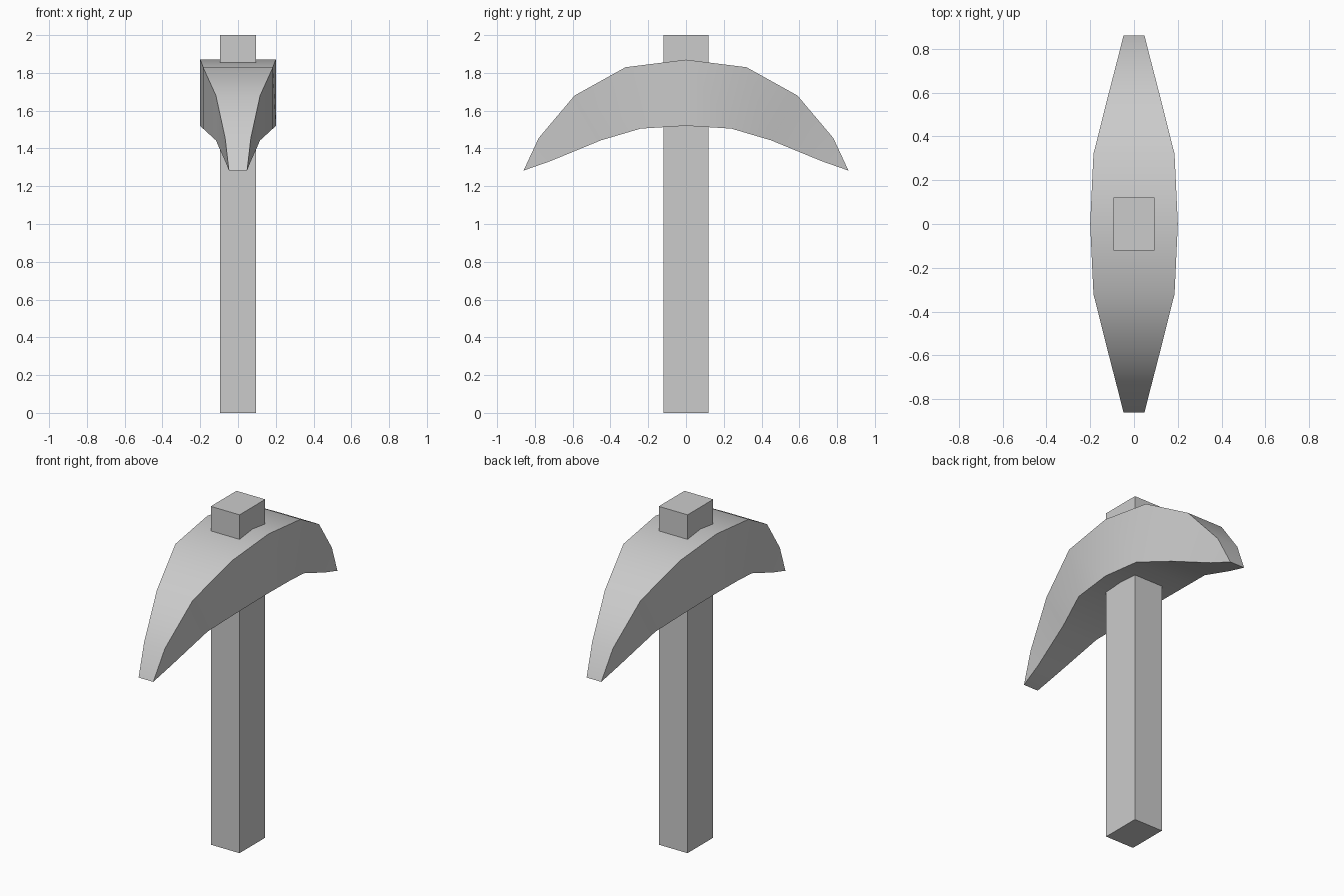
import bpy, bmesh, math

cube = bpy.data.objects.get("Cube")
if cube:
    bpy.data.objects.remove(cube, do_unlink=True)

# Single plain grey
grey = bpy.data.materials.new("plain_grey")
grey.use_nodes = True
COLOUR = (0.6, 0.6, 0.6, 1)
grey.diffuse_color = COLOUR
grey.node_tree.nodes["Principled BSDF"].inputs["Base Color"].default_value = COLOUR


def make_object(name, bm):
    bmesh.ops.recalc_face_normals(bm, faces=bm.faces)
    mesh = bpy.data.meshes.new(name)
    bm.to_mesh(mesh)
    bm.free()
    mesh.materials.append(grey)
    obj = bpy.data.objects.new(name, mesh)
    bpy.context.collection.objects.link(obj)
    return obj


# Handle: a plain square shaft running through the head
bm = bmesh.new()
bmesh.ops.create_cube(bm, size=1)
bmesh.ops.scale(bm, vec=(0.188, 0.24, 2), verts=bm.verts)
bmesh.ops.translate(bm, vec=(0, 0, 1), verts=bm.verts)
make_object("handle", bm)

# Head half profile: half width, upper (y, z), lower (y, z); ends in a flat tip edge
half = [
    (0.2, (0, 1.87), (0, 1.52)),
    (0.185, (0.32, 1.83), (0.24, 1.505)),
    (0.117, (0.59, 1.68), (0.45, 1.443)),
    (0.068, (0.78, 1.455), (0.72, 1.332)),
]
TIP = (0.048, 0.86, 1.283)


def mirror_y(section):
    w, (uy, uz), (ly, lz) = section
    return w, (-uy, uz), (-ly, lz)


# Pick head: rectangular sections lofted from tip to tip
bm = bmesh.new()
sections = [mirror_y(s) for s in half[:0:-1]] + half
rings = []
for w, up, low in sections:
    corners = [(-w, *up), (w, *up), (w, *low), (-w, *low)]
    rings.append([bm.verts.new(c) for c in corners])
for a, b in zip(rings, rings[1:]):
    for i in range(4):
        j = (i + 1) % 4
        bm.faces.new((a[i], a[j], b[j], b[i]))

# Wedge tips at both ends
for ring, side in ((rings[0], -1), (rings[-1], 1)):
    w, y, z = TIP
    left, right = [bm.verts.new((x, side * y, z)) for x in (-w, w)]
    ul, ur, lr, ll = ring
    bm.faces.new((ul, ur, right, left))
    bm.faces.new((ll, lr, right, left))
    bm.faces.new((ul, ll, left))
    bm.faces.new((ur, lr, right))
head = make_object("pick_head", bm)

bpy.ops.object.select_all(action="DESELECT")
head.select_set(True)
bpy.context.view_layer.objects.active = head
bpy.ops.object.shade_smooth_by_angle(angle=math.radians(30))
